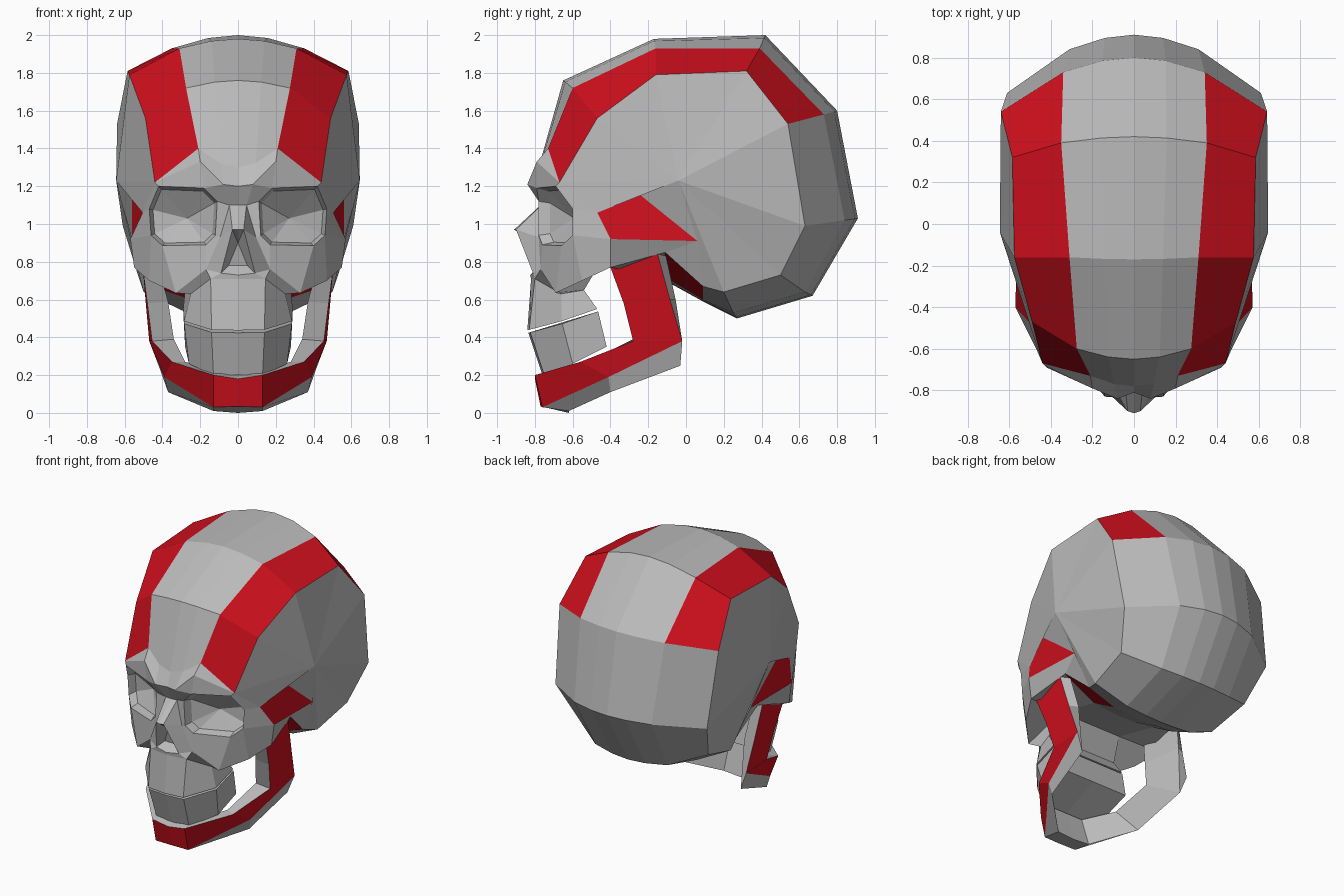
import bpy, bmesh
from mathutils import Vector as V

if "Cube" in bpy.data.objects:
    bpy.data.objects.remove(bpy.data.objects["Cube"])

red = bpy.data.materials.new("red")
red.diffuse_color = (0.62, 0.005, 0.012, 1)
red.use_nodes = True
red.node_tree.nodes["Principled BSDF"].inputs["Base Color"].default_value = red.diffuse_color
grey = bpy.data.materials.new("grey")
grey.diffuse_color = (0.5, 0.5, 0.5, 1)
grey.use_nodes = True
grey.node_tree.nodes["Principled BSDF"].inputs["Base Color"].default_value = grey.diffuse_color


def build(name, plain, painted=()):
    """Make a mirrored, welded, flat-shaded object from half-side polygons."""
    bm = bmesh.new()
    for polys, slot in ((plain, 0), (painted, 1)):
        for poly in polys:
            mid = all(abs(p[0]) < 1e-4 for p in poly)
            for s in ((1,) if mid else (1, -1)):
                f = bm.faces.new([bm.verts.new((s * p[0], p[1], p[2])) for p in poly])
                f.material_index = slot
    bmesh.ops.remove_doubles(bm, verts=bm.verts, dist=0.0008)
    bmesh.ops.recalc_face_normals(bm, faces=bm.faces)
    me = bpy.data.meshes.new(name)
    bm.to_mesh(me)
    bm.free()
    me.materials.append(grey)
    me.materials.append(red)
    ob = bpy.data.objects.new(name, me)
    bpy.context.collection.objects.link(ob)
    return ob


def strip(a, b):
    return [[a[i], a[i + 1], b[i + 1], b[i]] for i in range(len(a) - 1)]


# Cranium rings, forehead over the crown to the base:
# midline (y, z), upper seam (x, y, z), lower seam (x, y, z)
rings = [
    (-.78, 1.30, .21, -.73, 1.40, .44, -.67, 1.22),
    (-.65, 1.76, .275, -.60, 1.72, .49, -.47, 1.56),
    (-.17, 1.98, .31, -.16, 1.93, .575, -.16, 1.79),
    (.42, 2.0, .35, .39, 1.93, .585, .32, 1.81),
    (.80, 1.60, .34, .73, 1.58, .64, .54, 1.53),
    (.91, 1.03, .31, .84, 1.02, .61, .63, .99),
    (.67, .62, .29, .63, .64, .53, .50, .73),
    (.27, .50, .27, .25, .53, .50, .20, .64),
    (.09, .59, .25, .09, .60, .46, .09, .67),
    (-.11, .70, .25, -.11, .72, .50, -.11, .85),
]
M = [V((0, r[0], r[1])) for r in rings]
A = [V(r[2:5]) for r in rings]
B = [V(r[5:8]) for r in rings]
N = []
for m, a in zip(M, A):
    n = m.lerp(a, .22)
    n.x = a.x * .45
    N.append(n)

# Cheek, arch and temple points
z1, z2, z3 = (.33, -.69, .635), (.47, -.55, .70), (.55, -.40, .77)
z5, z6, z7 = (.56, .06, .91), (.57, -.40, .92), (.505, -.47, 1.06)
za, hub = (.56, -.30, 1.20), (.645, -.04, 1.23)

sides = strip(A, B)
fan = [[hub, B[i], B[i + 1]] for i in range(8)]
fan += [[hub, B[8], z5], [hub, z5, za], [hub, za, z7], [hub, z7, B[0]], [z5, B[8], B[9]]]
build("cranium", strip(M, N) + strip(N, A) + sides[4:8] + fan,
      sides[:4] + sides[8:] + [[z7, za, z5, z6]])

# Eye socket: rim, inner lip, and shallow back
rim = [V(p) for p in (
    (.11, -.78, 1.12), (.18, -.79, 1.19), (.42, -.69, 1.20), (.47, -.60, 1.08),
    (.46, -.60, .94), (.40, -.66, .885), (.17, -.76, .89), (.12, -.78, .94))]
centre = V((.27, -.59, 1.03))
lip = []
for p in rim:
    q = centre.lerp(p, .9)
    q.y = p.y + .06
    lip.append(q)
face = strip(rim + rim[:1], lip + lip[:1])
face += [[lip[i], lip[(i + 1) % 8], centre] for i in range(8)]
r0, r1, r2, r3, r4, r5, r6, r7 = rim

# Brow
b0, b1, b2 = (0, -.81, 1.20), (.08, -.84, 1.21), (.20, -.79, 1.33)
n0, n1 = (0, -.77, 1.10), (.045, -.765, 1.10)
face += [[M[0], N[0], b1, b0], [N[0], A[0], b2, b1], [A[0], B[0], b2],
         [b1, b2, r1], [b2, B[0], r2, r1], [b0, b1, n1, n0], [b1, r1, r0, n1]]

# Nose bone and opening
t0, t1, s = (0, -.91, .97), (.03, -.90, .97), (.095, -.78, .93)
w, ac, am = (.17, -.77, .76), (.09, -.81, .74), (0, -.825, .73)
d0, d1, d2 = (0, -.80, .90), (.05, -.77, .78), (0, -.77, .78)
face += [[n0, n1, t1, t0], [n1, r0, r7, s], [n1, s, t1], [t1, s, w, ac],
         [t0, t1, d0], [t1, ac, d1, d0], [ac, am, d2, d1], [d0, d1, d2], [s, r7, r6, w]]

# Cheekbone, arch and underside
up = [(0, -.82, .71), (.145, -.80, .71), (.25, -.66, .63), (.28, -.54, .65)]
u, um, pm = (.25, -.45, .80), (0, -.45, .80), (0, -.54, .65)
face += [[B[0], z7, r3, r2], [r3, z7, z6, r4], [r4, z6, z3, z2], [r4, z2, z1, r5],
         [r5, z1, w, r6], [z6, z5, B[9], z3], [w, z1, up[2], up[1]], [ac, w, up[1]],
         [am, ac, up[1], up[0]], [z1, u, up[3], up[2]], [z1, z2, z3, u],
         [z3, B[9], A[9], u], [u, A[9], N[9], M[9], um], [up[3], u, um, pm]]

# Upper jaw
low = [(0, -.84, .437), (.14, -.83, .44), (.285, -.66, .485), (.29, -.47, .55)]
lm = (0, -.47, .55)
face += strip(up, low) + [[up[3], pm, lm, low[3]], low + [lm]]
build("face", face)

# Lower teeth block
top = [(0, -.835, .424), (.14, -.825, .426), (.285, -.655, .472), (.29, -.465, .537)]
bot = [(0, -.76, .20), (.13, -.75, .20), (.26, -.60, .26), (.28, -.42, .35)]
tm, bmid = (0, -.465, .537), (0, -.42, .35)
build("lower_teeth", strip(top, bot) + [top + [tm], bot + [bmid], [top[3], tm, bmid, bot[3]]])

# Jawbone sections, chin to hinge: four edges each
outer_top = [(0, -.80, .18), (.13, -.80, .20), (.35, -.56, .27),
             (.455, -.28, .38), (.48, -.33, .58), (.505, -.40, .77)]
outer_low = [(0, -.77, .035), (.13, -.76, .03), (.39, -.41, .19),
             (.47, -.02, .38), (.49, -.085, .60), (.51, -.15, .84)]
inner_low = [(0, -.62, 0), (.13, -.62, .01), (.37, -.40, .11),
             (.42, -.03, .25), (.43, -.055, .60), (.46, -.11, .85)]
inner_top = [(0, -.68, .22), (.12, -.68, .22), (.28, -.52, .27),
             (.34, -.28, .39), (.37, -.33, .59), (.42, -.40, .77)]
build("jawbone", strip(outer_low, inner_low) + strip(inner_low, inner_top)
      + strip(inner_top, outer_top)
      + [[outer_top[5], outer_low[5], inner_low[5], inner_top[5]]],
      strip(outer_top, outer_low))
